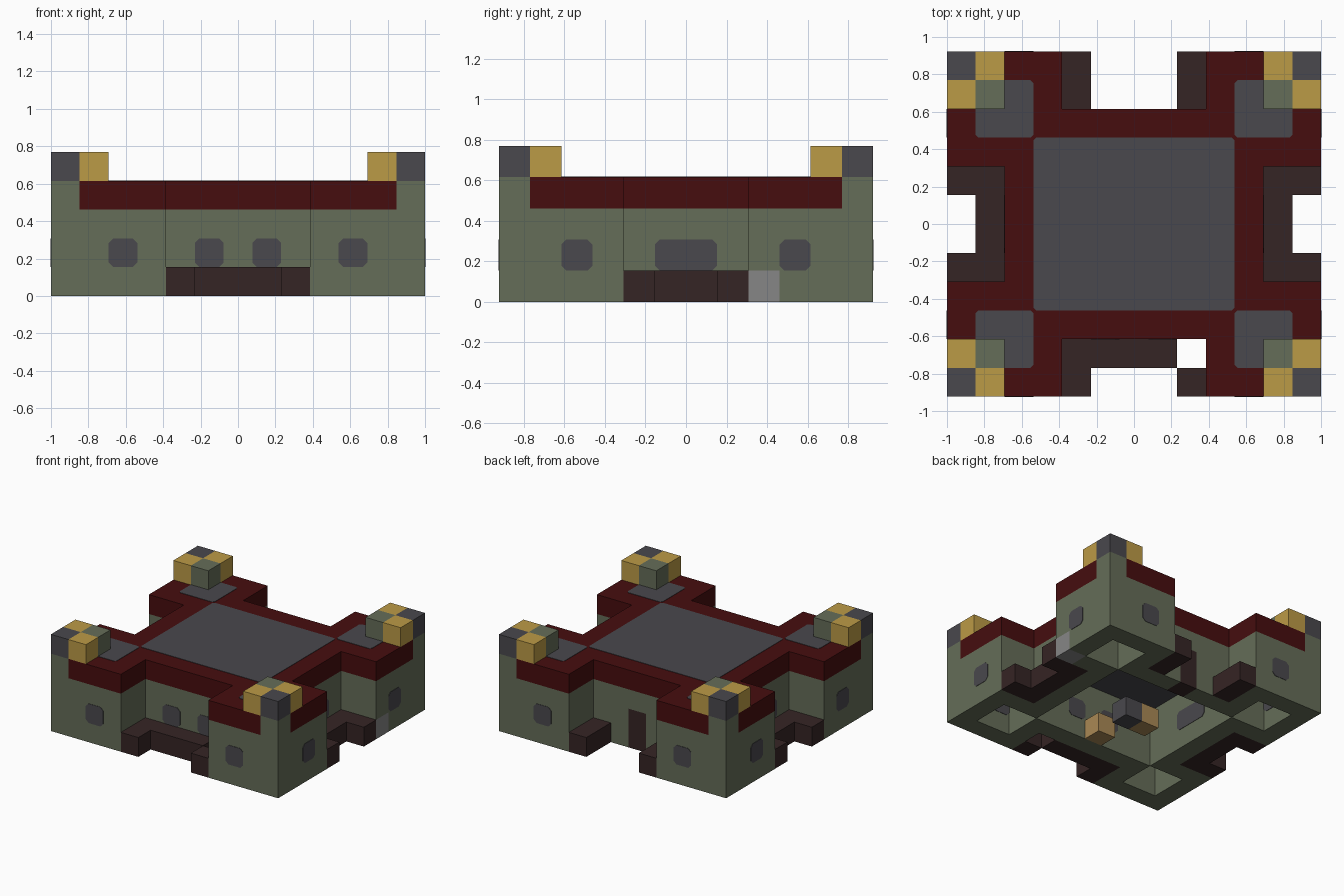
import bpy, bmesh
from mathutils import Matrix, Vector

cube = bpy.data.objects.get("Cube")
if cube:
    bpy.data.objects.remove(cube, do_unlink=True)

NX, NY = 13, 12          # plan size in blocks
U = 2 / NX               # block size
ORIGIN = Vector((-1, -NY * U / 2, 0))


def material(name, r, g, b):
    m = bpy.data.materials.new(name)
    m.diffuse_color = (r, g, b, 1)
    m.use_nodes = True
    bsdf = m.node_tree.nodes["Principled BSDF"]
    bsdf.inputs["Base Color"].default_value = (r, g, b, 1)
    bsdf.inputs["Roughness"].default_value = 1
    return m


GREEN = material("moss green stone", .130, .153, .098)
GREY = material("slate grey", .067, .065, .074)
RED = material("dark red trim", .061, .004, .0045)
BROWN = material("dark brown wood", .036, .018, .018)
GOLD = material("gold", .50, .325, .061)
PALE = material("pale grey", .238, .238, .238)
TAN = material("tan wood", .40, .25, .09)


def box(x0, x1, y0, y1, z0, z1):
    """Block positions in a half-open range."""
    return {(x, y, z) for x in range(x0, x1) for y in range(y0, y1) for z in range(z0, z1)}


def four(cells):
    """Mirror block positions to all four corners."""
    return {(fx, fy, z) for x, y, z in cells
            for fx in (x, NX - 1 - x) for fy in (y, NY - 1 - y)}


def finish(name, bm, mat):
    bmesh.ops.recalc_face_normals(bm, faces=bm.faces)
    mesh = bpy.data.meshes.new(name)
    bm.to_mesh(mesh)
    bm.free()
    mesh.materials.append(mat)
    bpy.context.collection.objects.link(bpy.data.objects.new(name, mesh))


parts = []               # (name, cells, material)
solid = set()


def part(name, cells, mat):
    cells = cells - solid
    solid.update(cells)
    parts.append((name, cells, mat))


def build(name, cells, mat):
    """Make only the faces that do not touch another block."""
    bm = bmesh.new()
    for c in sorted(cells):
        centre = Vector(c) + Vector((.5, .5, .5))
        for axis in range(3):
            for sign in (-1, 1):
                n = Vector((0, 0, 0))
                n[axis] = sign
                if tuple(int(v) for v in Vector(c) + n) in solid:
                    continue
                a = Vector((0, 0, 0))
                a[(axis + 1) % 3] = .5
                b = n.cross(a)
                bm.faces.new([bm.verts.new(ORIGIN + U * (centre + n / 2 + p))
                              for p in (a + b, b - a, -a - b, a - b)])
    bmesh.ops.remove_doubles(bm, verts=bm.verts, dist=1e-4)
    mesh_name = name
    finish(mesh_name, bm, mat)


def panel(name, lo, hi, axis, mat, chamfer=.025):
    """Chamfered panel let through a wall or roof, just proud of both sides."""
    lo, hi = ORIGIN + U * Vector(lo), ORIGIN + U * Vector(hi)
    lo[axis] -= .003
    hi[axis] += .003
    bm = bmesh.new()
    bmesh.ops.create_cube(bm, size=1, matrix=Matrix.Translation((lo + hi) / 2)
                          @ Matrix.Diagonal((*(hi - lo), 1)))
    edges = [e for e in bm.edges
             if abs(e.verts[0].co[axis] - e.verts[1].co[axis]) > 1e-4]
    bmesh.ops.bevel(bm, geom=edges, offset=chamfer, segments=1, affect='EDGES')
    finish(name, bm, mat)


# Single feature blocks set into the walls
part("back_door", box(6, 7, 9, 10, 0, 2), BROWN)
part("pale_wall_block", box(12, 13, 8, 9, 0, 1), PALE)

# Hollow walls of the four towers and the hall
footprint = four(box(0, 4, 0, 4, 0, 3)) | box(2, 11, 2, 10, 0, 3)
rooms = four(box(1, 3, 1, 3, 0, 3)) | box(3, 10, 3, 9, 0, 3)
part("walls", footprint - rooms, GREEN)

# Roof layer with green tower corners
part("tower_corners", four({(0, 0, 3)}), GREEN)
part("roof", {(x, y, 3) for x, y, z in footprint}, RED)

# Turret blocks on the outer corners
part("turret_outer_blocks", four({(0, 0, 4)}), GREY)
part("turret_gold_blocks", four({(1, 0, 4), (0, 1, 4)}), GOLD)
part("turret_inner_blocks", four({(1, 1, 4)}), GREEN)

# Low wooden platforms around the hall
part("front_platform", box(4, 8, 1, 2, 0, 1) | {(4, 0, 0), (8, 0, 0)}, BROWN)
part("back_platforms", box(4, 5, 10, 12, 0, 1) | box(8, 9, 10, 12, 0, 1), BROWN)
part("side_platforms", four(box(1, 2, 4, 6, 0, 1) | {(0, 4, 0)}), BROWN)

# Furniture inside the hall
part("table", {(6, 5, 0)}, GREY)
part("chairs", {(6, 3, 0), (5, 5, 0)}, TAN)

for p in parts:
    build(*p)

# Slate roof panels
panel("hall_roof_panel", (3, 3, 3), (10, 9, 4), 2, GREY, .015)
for x in (1, 10):
    for y in (1, 9):
        panel("tower_roof_panel", (x, y, 3), (x + 2, y + 2, 4), 2, GREY, .015)

# Tower windows on front, back and both sides
for x in (2, 10):
    for y in (0, NY - 1):
        panel("tower_window", (x, y, 1), (x + 1, y + 1, 2), 1, GREY)
for y in (2, 9):
    for x in (0, NX - 1):
        panel("tower_side_window", (x, y, 1), (x + 1, y + 1, 2), 0, GREY)

# Hall windows
for x in (5, 7):
    panel("hall_front_window", (x, 2, 1), (x + 1, 3, 2), 1, GREY)
for x in (2, 10):
    panel("hall_side_window", (x, 5, 1), (x + 1, 7, 2), 0, GREY)
